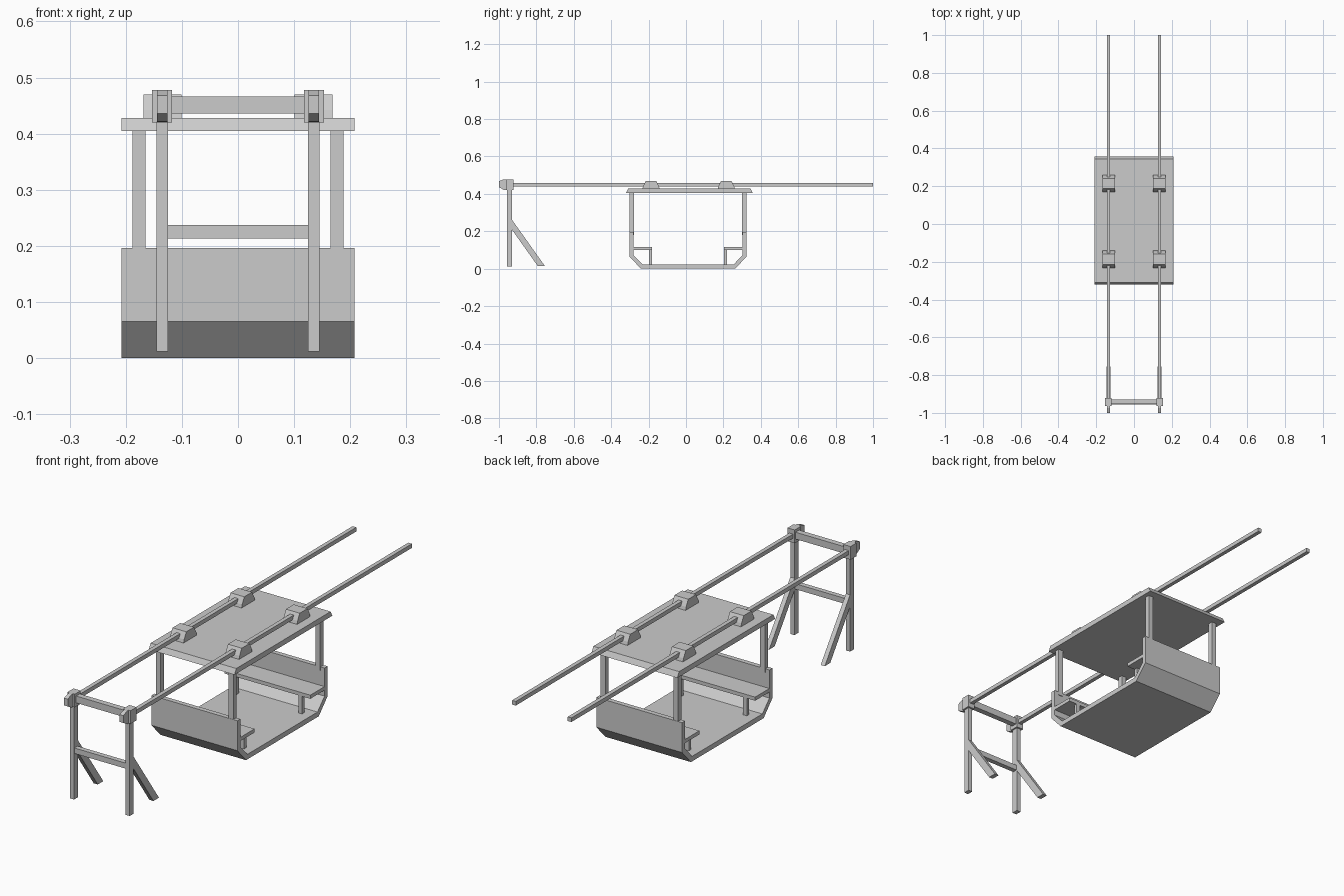
import bpy, bmesh

if "Cube" in bpy.data.objects:
    bpy.data.objects.remove(bpy.data.objects["Cube"])


def prism(name, profile, x0, x1):
    """Extrude a (y, z) outline along x."""
    bm = bmesh.new()
    face = bm.faces.new([bm.verts.new((x0, y, z)) for y, z in profile])
    ext = bmesh.ops.extrude_face_region(bm, geom=[face])
    verts = [v for v in ext["geom"] if isinstance(v, bmesh.types.BMVert)]
    bmesh.ops.translate(bm, verts=verts, vec=(x1 - x0, 0, 0))
    bmesh.ops.recalc_face_normals(bm, faces=bm.faces)
    me = bpy.data.meshes.new(name)
    bm.to_mesh(me)
    bm.free()
    ob = bpy.data.objects.new(name, me)
    bpy.context.collection.objects.link(ob)
    return ob


def box(name, x0, x1, y0, y1, z0, z1):
    return prism(name, [(y0, z0), (y1, z0), (y1, z1), (y0, z1)], x0, x1)


def mirror_x(ob):
    ob.modifiers.new("mirror", "MIRROR").use_axis[0] = True
    return ob


MID = 0.011   # cabin centre along y
W = 0.208     # cabin half width

# Cabin tub: open-sided channel with chamfered lower corners
outer = [(-0.313, 0.196), (-0.313, 0.065), (-0.252, 0.0)]
inner = [(-0.292, 0.196), (-0.292, 0.073), (-0.243, 0.022)]
half_out = outer + [(-y, z) for y, z in reversed(outer)]
half_in = inner + [(-y, z) for y, z in reversed(inner)]
prism("cabin_tub", [(y + MID, z) for y, z in half_out + half_in[::-1]], -W, W)

# Roof with sloped ends
prism("roof", [(-0.321, 0.405), (0.357, 0.405), (0.345, 0.428), (-0.309, 0.428)], -W, W)

for label, s in (("front", -1), ("back", 1)):
    def span(a, b):
        return sorted((MID + s * a, MID + s * b))

    # Corner posts, bench and its legs
    mirror_x(box(label + "_roof_post", 0.165, 0.188, *span(0.289, 0.312), 0.18, 0.41))
    box(label + "_bench", -W, W, *span(0.193, 0.295), 0.099, 0.115)
    mirror_x(box(label + "_bench_leg", 0.15, 0.168, *span(0.193, 0.209), 0.018, 0.102))

# Tapered rail clamps on the roof
for label, y in (("front", -0.187), ("back", 0.215)):
    mirror_x(prism(label + "_rail_clamp",
                   [(y - 0.046, 0.427), (y + 0.046, 0.427), (y + 0.042, 0.442), (y + 0.027, 0.47),
                    (y - 0.027, 0.47), (y - 0.042, 0.442)], 0.101, 0.168))

# Overhead rails
mirror_x(box("overhead_rail", 0.126, 0.144, -0.95, 1.0, 0.44, 0.458))

# Support frame at the front end
mirror_x(box("support_leg", 0.125, 0.145, -0.958, -0.93, 0.012, 0.43))
mirror_x(prism("support_brace", [(-0.935, 0.268), (-0.755, 0.015), (-0.793, 0.015),
                                 (-0.935, 0.215)], 0.125, 0.145))
mirror_x(box("rail_head", 0.118, 0.153, -0.963, -0.922, 0.42, 0.478))
mirror_x(prism("rail_head_nose", [(-0.96, 0.42), (-0.96, 0.478), (-0.975, 0.478),
                                  (-1.0, 0.468), (-1.0, 0.436), (-0.975, 0.422)], 0.126, 0.144))
box("support_top_beam", -0.12, 0.12, -0.953, -0.928, 0.436, 0.466)
box("support_cross_beam", -0.127, 0.127, -0.955, -0.933, 0.213, 0.237)
